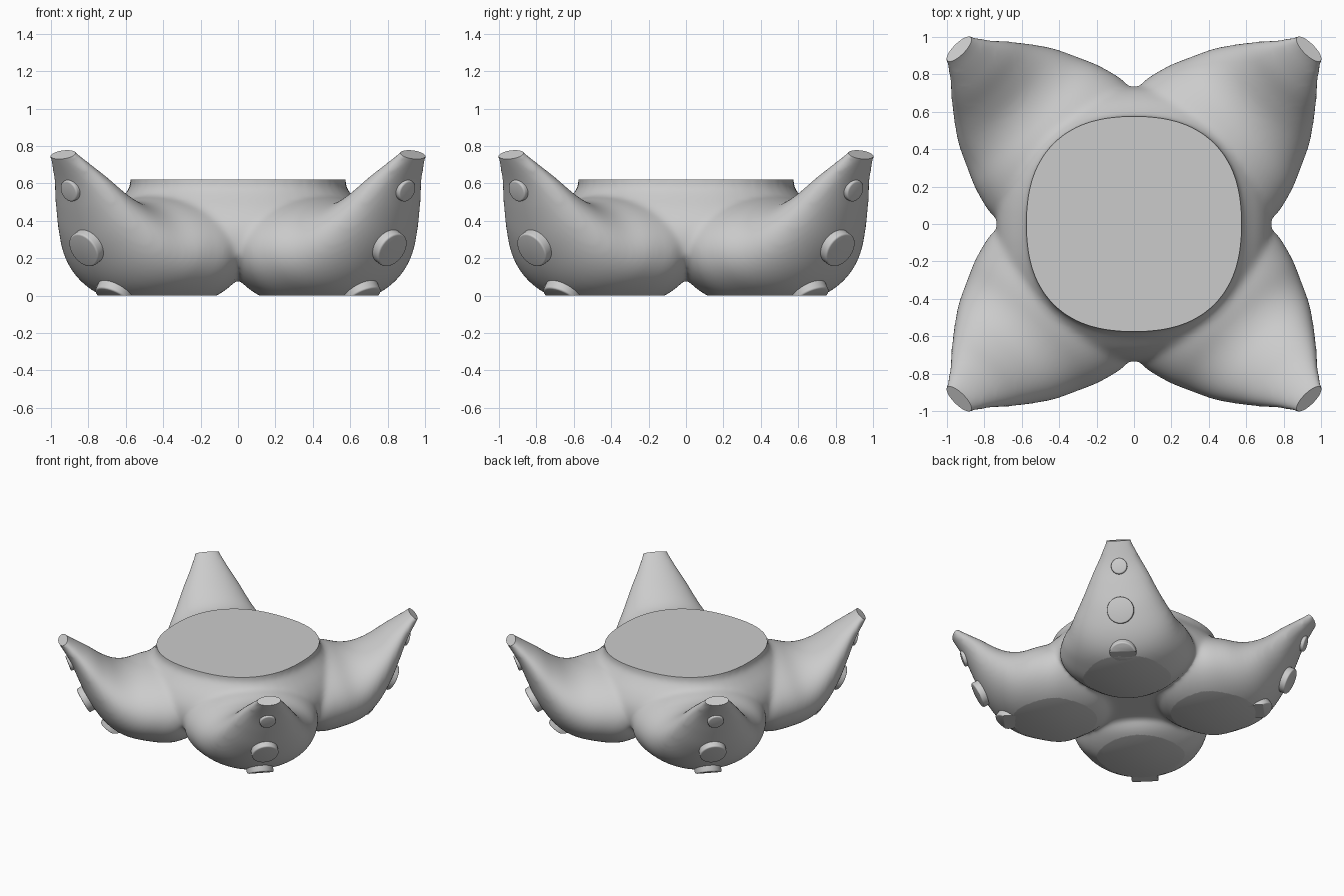
import bpy, bmesh, math
from mathutils import Vector, Matrix

cube = bpy.data.objects.get("Cube")
if cube:
    bpy.data.objects.remove(cube, do_unlink=True)

grey = bpy.data.materials.new("plain grey")
grey.use_nodes = True
GREY = (0.6, 0.6, 0.6, 1)
grey.diffuse_color = GREY
grey.node_tree.nodes["Principled BSDF"].inputs["Base Color"].default_value = GREY

SIDES = 48
ANGLES = [math.pi / 4 + k * math.pi / 2 for k in range(4)]


def smooth_rows(rows, steps=4):
    """Pass a flowing curve through rows of numbers."""
    rows = [Vector(r) for r in rows]
    padded = [rows[0]] + rows + [rows[-1]]
    result = []
    for a, b, c, d in zip(padded, padded[1:], padded[2:], padded[3:]):
        for k in range(steps):
            t = k / steps
            result.append(b + (c - a) * (t / 2)
                          + (a * 2 - b * 5 + c * 4 - d) * (t * t / 2)
                          + (b * 3 - a - c * 3 + d) * (t ** 3 / 2))
    return result + [rows[-1]]


def loft(bm, rings):
    """Skin a closed tube through rings of points."""
    loops = [[bm.verts.new(p) for p in ring] for ring in rings]
    for a, b in zip(loops, loops[1:]):
        for i in range(SIDES):
            j = (i + 1) % SIDES
            bm.faces.new((a[i], a[j], b[j], b[i]))
    bm.faces.new(loops[0][::-1])
    bm.faces.new(loops[-1])


def slice_off(bm, point, normal, near):
    """Cut away what lies beyond a plane, only where near() holds, and cap it."""
    faces = [f for f in bm.faces if near(f.calc_center_median())]
    geom = set(faces)
    for f in faces:
        geom.update(f.edges)
        geom.update(f.verts)
    bmesh.ops.bisect_plane(bm, geom=list(geom), dist=1e-5, plane_co=point,
                           plane_no=normal, clear_outer=True)
    rim = [e for e in bm.edges if e.is_boundary]
    bmesh.ops.holes_fill(bm, edges=rim, sides=0)


def add_object(name, bm):
    mesh = bpy.data.meshes.new(name)
    bmesh.ops.recalc_face_normals(bm, faces=bm.faces[:])
    bm.to_mesh(mesh)
    bm.free()
    mesh.materials.append(grey)
    obj = bpy.data.objects.new(name, mesh)
    bpy.context.collection.objects.link(obj)
    return obj


def shade(obj):
    bpy.ops.object.select_all(action="DESELECT")
    obj.select_set(True)
    bpy.context.view_layer.objects.active = obj
    bpy.ops.object.shade_smooth_by_angle(angle=math.radians(35))


# Arm sections: lower point r, z, upper point r, z, half width
ARM = [
    (.14, .20, .14, .32, .08),
    (.20, .06, .20, .45, .25),
    (.32, -.02, .32, .51, .39),
    (.55, -.075, .50, .54, .50),
    (.75, -.05, .66, .53, .475),
    (.91, .00, .79, .505, .415),
    (1.03, .10, .90, .52, .36),
    (1.135, .26, 1.01, .58, .285),
    (1.205, .42, 1.11, .655, .22),
    (1.27, .58, 1.20, .715, .155),
    (1.355, .73, 1.30, .785, .095),
    (1.395, .80, 1.345, .845, .075),
]

# Central body rings: height, radius
BODY = [(.09, .42), (.14, .60), (.21, .71), (.29, .735), (.38, .72),
        (.46, .675), (.53, .615), (.58, .578), (.62, .575), (.70, .575)]


def arm_ring(section, angle):
    low_r, low_z, high_r, high_z, width = section
    out = Vector((math.cos(angle), math.sin(angle), 0))
    side = Vector((-out.y, out.x, 0))
    low = out * low_r + Vector((0, 0, low_z))
    high = out * high_r + Vector((0, 0, high_z))
    mid, half = (low + high) / 2, (high - low) / 2
    turns = [2 * math.pi * i / SIDES for i in range(SIDES)]
    return [mid + half * math.sin(t) + side * width * math.cos(t) for t in turns]


def body_ring(z, radius):
    """Rounded square outline."""
    ring = []
    for i in range(SIDES):
        t = 2 * math.pi * i / SIDES
        c, s = math.cos(t), math.sin(t)
        k = radius / (abs(c) ** 2.4 + abs(s) ** 2.4) ** (1 / 2.4)
        ring.append((c * k, s * k, z))
    return ring


# Body with four arms, fused and softened
bm = bmesh.new()
loft(bm, [body_ring(z, r) for z, r in smooth_rows(BODY)])
for a in ANGLES:
    loft(bm, [arm_ring(s, a) for s in smooth_rows(ARM)])
body = add_object("body_with_arms", bm)
fuse = body.modifiers.new("fuse", "REMESH")
fuse.mode = "VOXEL"
fuse.voxel_size = 0.015
soften = body.modifiers.new("soften", "SMOOTH")
soften.factor = 0.5
soften.iterations = 22
graph = bpy.context.evaluated_depsgraph_get()
bm = bmesh.new()
bm.from_mesh(body.evaluated_get(graph).to_mesh())
body.modifiers.clear()

# Flat top, flat feet and flat arm tips
slice_off(bm, (0, 0, .62), (0, 0, 1), lambda p: p.xy.length < .8 and p.z > .4)
slice_off(bm, (0, 0, 0), (0, 0, -1), lambda p: p.z < .2)
for a in ANGLES:
    out = Vector((math.cos(a), math.sin(a), 0))
    slice_off(bm, out * 1.327 + Vector((0, 0, .75)), out * .6 + Vector((0, 0, .8)),
              lambda p: p.dot(out) > 1.15)
bmesh.ops.recalc_face_normals(bm, faces=bm.faces[:])
bm.to_mesh(body.data)
bm.free()
shade(body)

# Suckers under each arm: centre (r, z), facing (r, z), radius
SUCKERS = {"lower": ((.93, .022), (.52, -.85), .10),
           "middle": ((1.135, .26), (.88, -.47), .10),
           "upper": ((1.245, .57), (.94, -.33), .06)}
CORNERS = ("back_left", "back_right", "front_right", "front_left")
for a, corner in zip(ANGLES, CORNERS):
    out = Vector((math.cos(a), math.sin(a), 0))
    for level, ((r, z), (nr, nz), radius) in SUCKERS.items():
        facing = (out * nr + Vector((0, 0, nz))).normalized()
        place = Matrix.Translation(out * r + Vector((0, 0, z)))
        turn = facing.to_track_quat("Z", "Y").to_matrix().to_4x4()
        bm = bmesh.new()
        bmesh.ops.create_cone(bm, cap_ends=True, segments=32, radius1=radius,
                              radius2=radius, depth=.08, matrix=place @ turn)
        rim = [e for e in bm.edges if all((v.co - place.translation).dot(facing) > 0
                                          for v in e.verts)]
        bmesh.ops.bevel(bm, geom=rim, offset=.01, segments=3, profile=.5,
                        affect="EDGES")
        if level == "lower":
            slice_off(bm, (0, 0, 0), (0, 0, -1), lambda p: True)
        shade(add_object(f"{corner}_{level}_sucker", bm))
